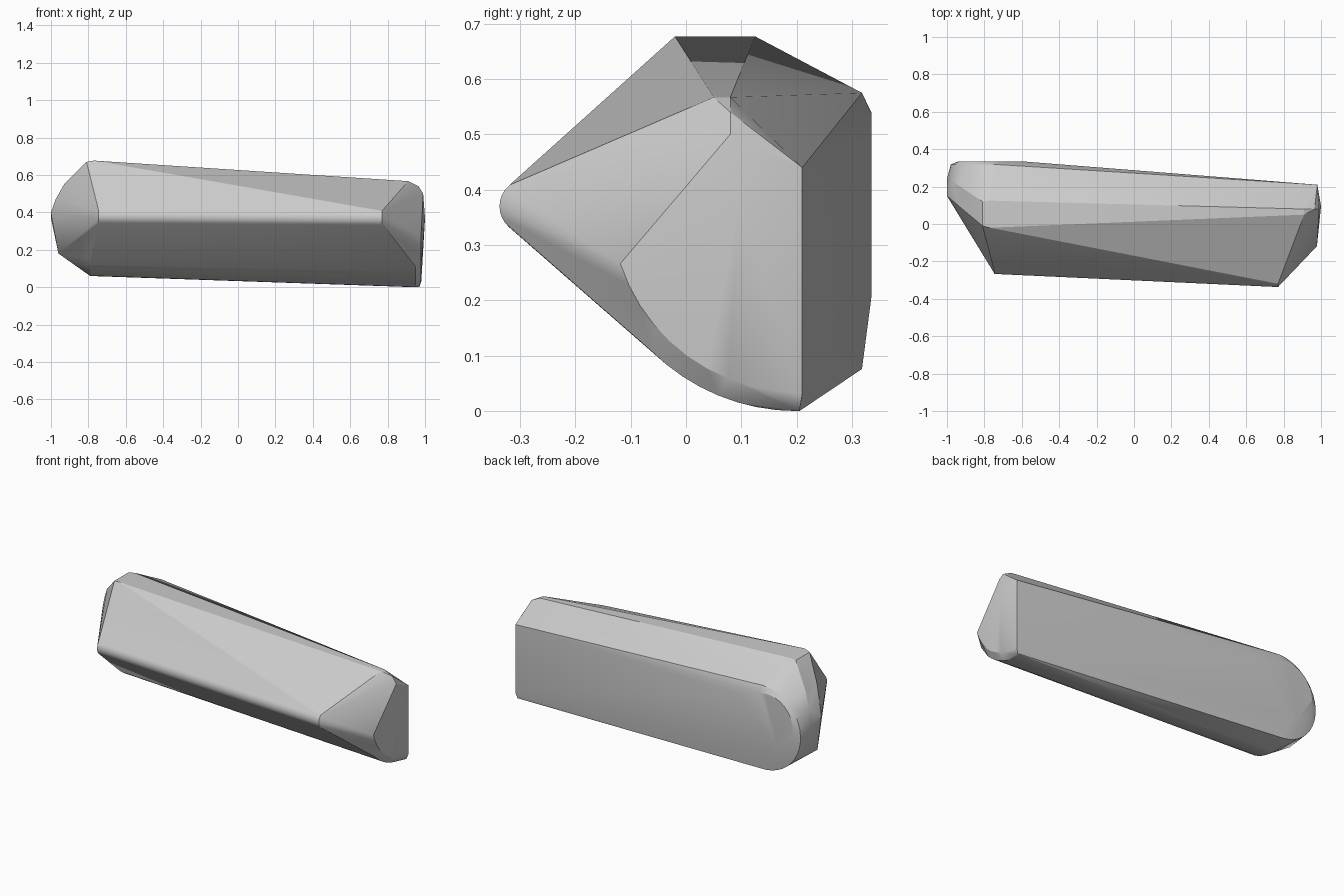
import bpy
import bmesh
from math import cos, sin, radians

cube = bpy.data.objects.get("Cube")
if cube:
    bpy.data.objects.remove(cube, do_unlink=True)


def arc(centre, radius, start, end, steps):
    """Points of a circular arc in a plane, angles in degrees."""
    angles = [radians(start + (end - start) * i / steps) for i in range(steps + 1)]
    return [(centre[0] + radius * cos(a), centre[1] + radius * sin(a)) for a in angles]


def across(x, profile):
    """Place a (y, z) profile at a position along the length."""
    return [(x, y, z) for y, z in profile]


def facing_back(y, profile):
    """Place an (x, z) profile at a depth."""
    return [(x, y, z) for x, z in profile]


points = []

# Rounded front ridge, one small arc at each end
points += across(0.77, arc((-0.287, 0.37), 0.05, 130, 230, 8))
points += across(-0.745, arc((-0.217, 0.38), 0.05, 130, 230, 8))

# Rounded belly: two rims at the left end, one at the right end
points += across(0.95, arc((0.2, 0.372), 0.372, 225, 270, 8))
points += across(0.978, arc((0.2, 0.37), 0.335, 198, 270, 10))
points += across(-0.79, arc((0.2, 0.35), 0.29, 225, 270, 7))

# Left end cap: crest, bulge and straight back edge
points += [(0.91, 0.05, 0.567), (0.91, 0.08, 0.567)]
points += [(0.965, 0.08, 0.54), (0.99, 0.08, 0.5), (1, 0.095, 0.37)]
points += across(0.98, [(0.21, 0.03), (0.21, 0.44)])
points += across(0.97, [(0.205, 0)])

# Top edge at the right end
points += across(-0.77, [(-0.02, 0.677), (0.125, 0.677)])
points += across(-0.81, [(-0.01, 0.67), (0.12, 0.67)])

# Right end cap: a rim between the top edge and the belly
points += [(-0.93, 0.09, 0.55), (-0.93, 0.2, 0.55)]
points += [(-0.975, 0.13, 0.47), (-0.975, 0.23, 0.47)]
points += across(-1, [(0.15, 0.4), (0.24, 0.37)])
points += [(-0.96, 0.13, 0.18)]

# Round back face with a softened border, and the fold on the back
points += facing_back(0.318, arc((-0.73, 0.325), 0.25, 90, 265, 20))
points += facing_back(0.335, arc((-0.77, 0.37), 0.17, 75, 255, 16))
points += [(-0.6, 0.335, 0.49), (0.6, 0.237, 0.45)]

# Skin the outline with a convex shell
bm = bmesh.new()
for p in points:
    bm.verts.new(p)
hull = bmesh.ops.convex_hull(bm, input=bm.verts)
unused = [v for v in bm.verts if not v.link_faces]
bmesh.ops.delete(bm, geom=unused, context='VERTS')
bmesh.ops.recalc_face_normals(bm, faces=bm.faces)

mesh = bpy.data.meshes.new("stone_block")
bm.to_mesh(mesh)
bm.free()
block = bpy.data.objects.new("stone_block", mesh)
bpy.context.collection.objects.link(block)

# Plain grey stone
grey = bpy.data.materials.new("light_grey")
grey.use_nodes = True
colour = (0.6, 0.6, 0.6, 1)
grey.diffuse_color = colour
grey.node_tree.nodes["Principled BSDF"].inputs["Base Color"].default_value = colour
mesh.materials.append(grey)

bpy.ops.object.select_all(action='DESELECT')
block.select_set(True)
bpy.context.view_layer.objects.active = block
bpy.ops.object.shade_smooth_by_angle(angle=radians(20))
